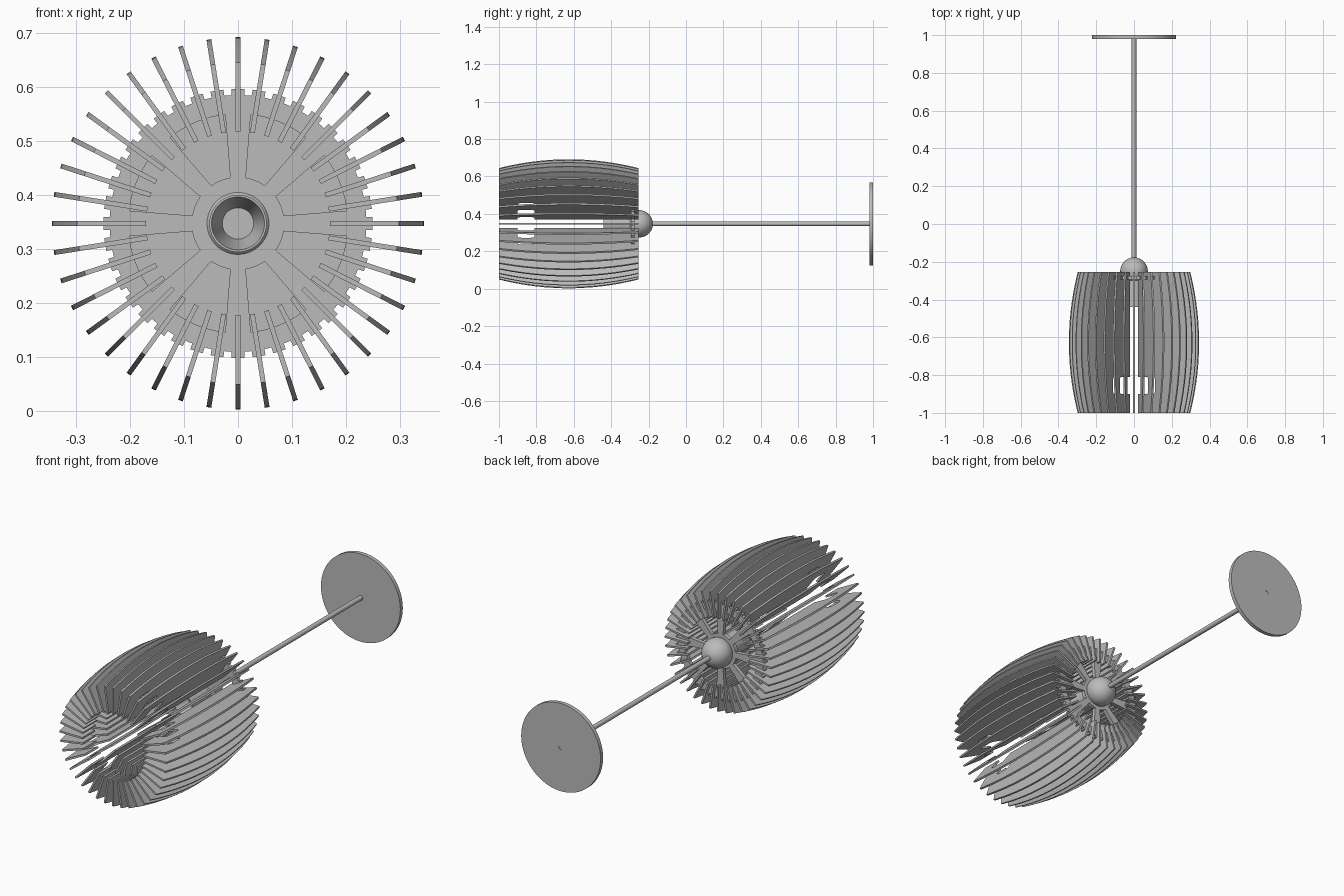
import bpy, bmesh, math
from mathutils import Matrix, Vector

old = bpy.data.objects.get("Cube")
if old:
    bpy.data.objects.remove(old, do_unlink=True)

AXIS_Z = 0.347      # height of the lamp's long axis
FINS, SPOKES = 40, 8

grey = bpy.data.materials.new("plain grey")
grey.use_nodes = True
grey.diffuse_color = (0.5, 0.5, 0.5, 1)
grey.node_tree.nodes["Principled BSDF"].inputs["Base Color"].default_value = (0.5, 0.5, 0.5, 1)


def finish(bm, name, smooth=True):
    """Turn a bmesh built around the y axis into a finished object."""
    bmesh.ops.recalc_face_normals(bm, faces=bm.faces)
    mesh = bpy.data.meshes.new(name)
    bm.to_mesh(mesh)
    bm.free()
    mesh.materials.append(grey)
    obj = bpy.data.objects.new(name, mesh)
    obj.location.z = AXIS_Z
    bpy.context.collection.objects.link(obj)
    if smooth:
        bpy.ops.object.select_all(action="DESELECT")
        obj.select_set(True)
        bpy.context.view_layer.objects.active = obj
        bpy.ops.object.shade_smooth_by_angle(angle=math.radians(35))
    return obj


def lathe(name, profile, steps=64):
    """Spin (radius, y) points around the y axis."""
    bm = bmesh.new()
    verts = [bm.verts.new((r, y, 0)) for r, y in profile]
    edges = [bm.edges.new(pair) for pair in zip(verts, verts[1:])]
    bmesh.ops.spin(bm, geom=verts + edges, cent=(0, 0, 0), axis=(0, 1, 0),
                   angle=math.tau, steps=steps)
    bmesh.ops.remove_doubles(bm, verts=bm.verts, dist=1e-5)
    return finish(bm, name)


def extrude_outline(bm, points, depth):
    """Add a solid from a closed outline."""
    face = bm.faces.new([bm.verts.new(p) for p in points])
    out = bmesh.ops.extrude_face_region(bm, geom=[face])
    moved = [v for v in out["geom"] if isinstance(v, bmesh.types.BMVert)]
    bmesh.ops.translate(bm, vec=depth, verts=moved)


def polar(r, a, y):
    return (r * math.sin(a), y, r * math.cos(a))


# Shade fins: bowed outside, straight inside with a rounded notch near the front
FRONT, BACK, INNER, THICK = -1.0, -0.255, 0.17, 0.009
mid, half = (FRONT + BACK) / 2, (BACK - FRONT) / 2
outline = []
for i in range(25):
    t = i / 12 - 1
    outline.append((0.298 + 0.047 * (1 - t * t), mid + half * t))
outline.append((INNER, BACK))
notch_front, notch_back, notch_r, corner = -0.90, -0.81, 0.255, 0.02
outline.append((INNER, notch_back))
for i in range(5):
    a = i / 4 * math.pi / 2
    outline.append((notch_r - corner + corner * math.sin(a),
                    notch_back - corner + corner * math.cos(a)))
for i in range(5):
    a = i / 4 * math.pi / 2
    outline.append((notch_r - corner + corner * math.cos(a),
                    notch_front + corner - corner * math.sin(a)))
outline += [(INNER, notch_front), (INNER, FRONT)]

bm = bmesh.new()
for k in range(FINS):
    turn = Matrix.Rotation(k * math.tau / FINS, 3, "Y")
    points = [turn @ Vector((-THICK / 2, y, r)) for r, y in outline]
    extrude_outline(bm, points, turn @ Vector((THICK, 0, 0)))
finish(bm, "shade_fins", smooth=False)

# Spoked wheel that carries the fins
WHEEL_FRONT, WHEEL_BACK = -0.295, -0.275
depth = Vector((0, WHEEL_BACK - WHEEL_FRONT, 0))
lathe("wheel_hub", [(0, WHEEL_FRONT), (0.086, WHEEL_FRONT), (0.086, WHEEL_BACK), (0, WHEEL_BACK)])
lathe("wheel_rim", [(0.203, WHEEL_FRONT), (0.238, WHEEL_FRONT), (0.238, WHEEL_BACK),
                    (0.203, WHEEL_BACK), (0.203, WHEEL_FRONT)], 80)

bm = bmesh.new()
for k in range(SPOKES):
    turn = Matrix.Rotation(k * math.tau / SPOKES, 3, "Y")
    shape = [(-0.014, 0.08), (0.014, 0.08), (0.024, 0.206), (-0.024, 0.206)]
    extrude_outline(bm, [turn @ Vector((x, WHEEL_FRONT, r)) for x, r in shape], depth)
finish(bm, "wheel_spokes", smooth=False)

bm = bmesh.new()
for k in range(FINS):
    turn = Matrix.Rotation(k * math.tau / FINS, 3, "Y")
    shape = [(-0.012, 0.23), (0.012, 0.23), (0.012, 0.249), (-0.012, 0.249)]
    extrude_outline(bm, [turn @ Vector((x, WHEEL_FRONT, r)) for x, r in shape], depth)
finish(bm, "wheel_teeth", smooth=False)

# Bulb socket with a tapered recess
lathe("bulb_socket", [(0, -0.25), (0.053, -0.25), (0.053, -0.44), (0.049, -0.44),
                      (0.029, -0.36), (0, -0.36)])

# Ball cap behind the wheel
bm = bmesh.new()
bmesh.ops.create_uvsphere(bm, u_segments=48, v_segments=24, radius=0.073,
                          matrix=Matrix.Translation((0, -0.25, 0)) @ Matrix.Rotation(math.pi / 2, 4, "X"))
finish(bm, "ball_cap")

# Hanging rod and mounting plate
lathe("rod", [(0, -0.22), (0.012, -0.22), (0.012, 0.998), (0, 0.998)], 32)
lathe("mounting_plate", [(0.012, 0.98), (0.222, 0.98), (0.222, 1.0), (0.012, 1.0), (0.012, 0.98)], 96)
